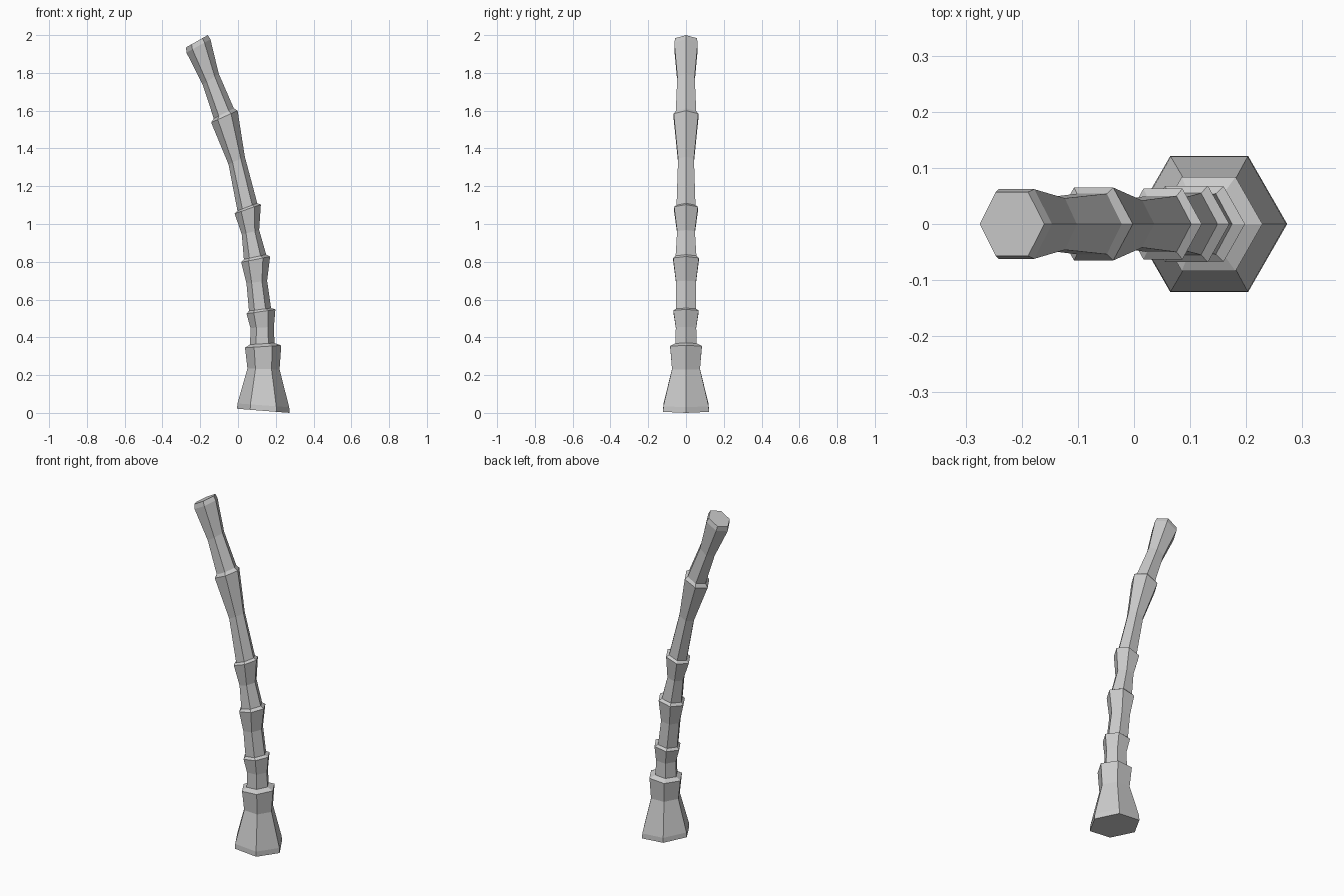
import bpy, bmesh, math

# Each ring of the trunk: left x, left z, right x, right z, half depth in y
RINGS = [
    (-0.005, 0.022, 0.273, 0.00, 0.121),
    (-0.003, 0.050, 0.271, 0.03, 0.120),
    (0.050, 0.235, 0.220, 0.23, 0.074),
    (0.037, 0.345, 0.229, 0.357, 0.084),
    (0.064, 0.362, 0.193, 0.37, 0.056),
    (0.066, 0.450, 0.190, 0.455, 0.054),
    (0.045, 0.525, 0.198, 0.548, 0.067),
    (0.058, 0.540, 0.175, 0.555, 0.054),
    (0.045, 0.685, 0.154, 0.700, 0.053),
    (0.017, 0.797, 0.170, 0.828, 0.068),
    (0.031, 0.813, 0.149, 0.838, 0.055),
    (0.020, 0.945, 0.112, 0.968, 0.047),
    (-0.018, 1.055, 0.121, 1.103, 0.063),
    (-0.003, 1.070, 0.102, 1.110, 0.050),
    (-0.050, 1.315, 0.036, 1.357, 0.042),
    (-0.142, 1.537, -0.002, 1.60, 0.065),
    (-0.128, 1.558, -0.022, 1.612, 0.054),
    (-0.187, 1.738, -0.102, 1.796, 0.046),
    (-0.273, 1.907, -0.146, 1.978, 0.062),
    (-0.275, 1.935, -0.160, 2.00, 0.057),
]


def hex_ring(bm, lx, lz, rx, rz, depth):
    """Tilted hexagon with corners pointing left and right."""
    verts = []
    for i in range(6):
        a = i * math.pi / 3
        t = (1 + math.cos(a)) / 2
        y = depth * math.sin(a) / math.sin(math.pi / 3)
        verts.append(bm.verts.new((lx + (rx - lx) * t, y, lz + (rz - lz) * t)))
    return verts


# Trunk: loft through the rings and cap both ends
bm = bmesh.new()
loops = [hex_ring(bm, *r) for r in RINGS]
for a, b in zip(loops, loops[1:]):
    for i in range(6):
        j = (i + 1) % 6
        bm.faces.new((a[i], a[j], b[j], b[i]))
bm.faces.new(loops[0][::-1])
bm.faces.new(loops[-1])
bmesh.ops.recalc_face_normals(bm, faces=bm.faces)

mesh = bpy.data.meshes.new("palm_trunk")
bm.to_mesh(mesh)
bm.free()
bpy.context.collection.objects.link(bpy.data.objects.new("palm_trunk", mesh))
